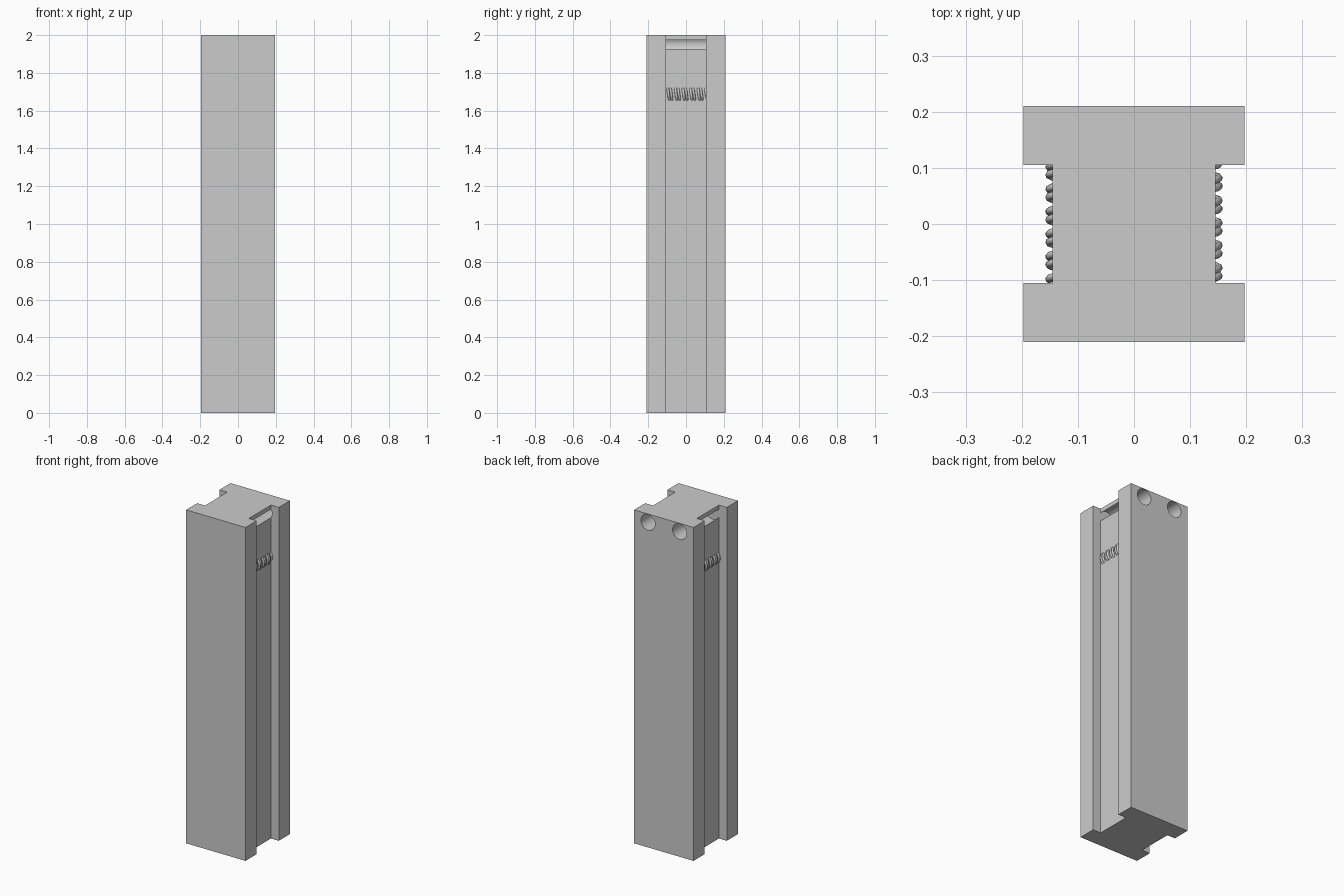
import bpy, bmesh
from math import sin, cos, pi, radians
from mathutils import Matrix

cube = bpy.data.objects.get("Cube")
if cube:
    bpy.data.objects.remove(cube, do_unlink=True)

grey = bpy.data.materials.new("plain grey")
grey.use_nodes = True
colour = (0.6, 0.6, 0.6, 1)
grey.diffuse_color = colour
grey.node_tree.nodes["Principled BSDF"].inputs["Base Color"].default_value = colour

HALF_W, HALF_D, HEIGHT = 0.197, 0.21, 2.0
WEB_X, SLOT_Y = 0.145, 0.105
BORE_X, BORE_Z, BORE_R = 0.105, 1.95, 0.047
SCREW_Z, THREAD_R, RIDGE_R, PITCH = 1.687, 0.046, 0.007, 0.04


def add_object(name, bm):
    mesh = bpy.data.meshes.new(name)
    bmesh.ops.recalc_face_normals(bm, faces=bm.faces)
    bm.to_mesh(mesh)
    bm.free()
    mesh.materials.append(grey)
    obj = bpy.data.objects.new(name, mesh)
    bpy.context.collection.objects.link(obj)
    return obj


def activate(obj):
    bpy.ops.object.select_all(action='DESELECT')
    obj.select_set(True)
    bpy.context.view_layer.objects.active = obj


# Block with a slot down each side
half = [(HALF_W, -HALF_D), (HALF_W, -SLOT_Y), (WEB_X, -SLOT_Y),
        (WEB_X, SLOT_Y), (HALF_W, SLOT_Y), (HALF_W, HALF_D)]
outline = half + [(-x, y) for x, y in reversed(half)]
bm = bmesh.new()
base = bm.faces.new([bm.verts.new((x, y, 0)) for x, y in outline])
top = bmesh.ops.extrude_face_region(bm, geom=[base])["geom"]
bmesh.ops.translate(bm, vec=(0, 0, HEIGHT),
                    verts=[v for v in top if isinstance(v, bmesh.types.BMVert)])
block = add_object("slotted_block", bm)

# Two blind bores from the back, breaking out into the slots
front_end, back_end = -SLOT_Y - 0.002, HALF_D + 0.05
bm = bmesh.new()
for side in (-1, 1):
    place = Matrix.Translation((side * BORE_X, (front_end + back_end) / 2, BORE_Z))
    bmesh.ops.create_cone(bm, cap_ends=True, segments=48, radius1=BORE_R,
                          radius2=BORE_R, depth=back_end - front_end,
                          matrix=place @ Matrix.Rotation(pi / 2, 4, 'X'))
cutter = add_object("bore_cutter", bm)
cutter.hide_render = True
cut = block.modifiers.new("bores", 'BOOLEAN')
cut.operation, cut.solver, cut.object = 'DIFFERENCE', 'EXACT', cutter
activate(block)
bpy.ops.object.modifier_apply(modifier=cut.name)
bpy.data.objects.remove(cutter, do_unlink=True)
activate(block)
bpy.ops.object.shade_smooth_by_angle(angle=radians(30))


# Twin-ridge screw threads showing through the slot walls
def thread(name, x):
    curve = bpy.data.curves.new(name, 'CURVE')
    curve.dimensions = '3D'
    curve.bevel_depth, curve.bevel_resolution = RIDGE_R, 2
    curve.use_fill_caps = True
    steps = 32
    for shift in (-0.0125, 0.002):
        points = []
        for i in range(-4 * steps, 4 * steps):
            t = 2 * pi * i / steps
            y = shift + PITCH * (i / steps - 0.25)
            if abs(y) <= SLOT_Y + 0.005:
                points.append((x + THREAD_R * sin(t), y, SCREW_Z + THREAD_R * cos(t)))
        spline = curve.splines.new('POLY')
        spline.points.add(len(points) - 1)
        for p, co in zip(spline.points, points):
            p.co = (*co, 1)
    curve.materials.append(grey)
    obj = bpy.data.objects.new(name, curve)
    bpy.context.collection.objects.link(obj)
    activate(obj)
    bpy.ops.object.convert(target='MESH')
    bpy.ops.object.shade_smooth_by_angle(angle=radians(50))


thread("left_screw_thread", BORE_X)
thread("right_screw_thread", -BORE_X)
